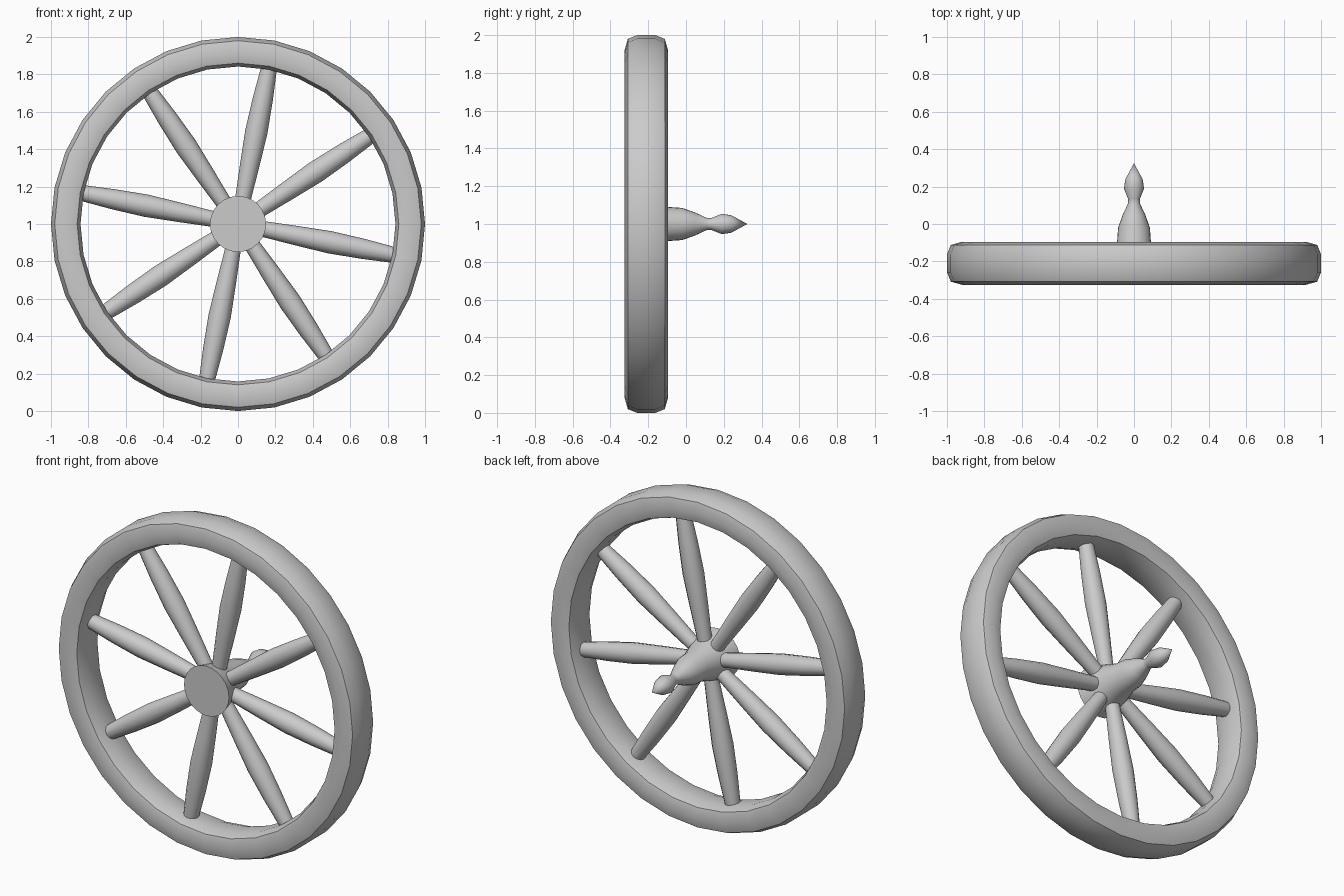
import bpy, bmesh
from math import cos, sin, pi, radians
from mathutils import Matrix

if "Cube" in bpy.data.objects:
    bpy.data.objects.remove(bpy.data.objects["Cube"])


def lathe(name, profile, segs, matrix, closed=False):
    """Revolve (radius, height) points around local z."""
    bm = bmesh.new()
    rings = [[bm.verts.new((r * cos(2 * pi * i / segs), r * sin(2 * pi * i / segs), h))
              for i in range(segs)] for r, h in profile]
    pairs = list(zip(rings, rings[1:]))
    if closed:
        pairs.append((rings[-1], rings[0]))
    for a, b in pairs:
        for i in range(segs):
            j = (i + 1) % segs
            bm.faces.new((a[i], a[j], b[j], b[i]))
    if not closed:
        bm.faces.new(rings[0][::-1])
        bm.faces.new(rings[-1])
    bmesh.ops.remove_doubles(bm, verts=bm.verts, dist=0.0005)
    bmesh.ops.recalc_face_normals(bm, faces=bm.faces)
    mesh = bpy.data.meshes.new(name)
    bm.to_mesh(mesh)
    bm.free()
    ob = bpy.data.objects.new(name, mesh)
    bpy.context.collection.objects.link(ob)
    ob.matrix_world = matrix
    bpy.ops.object.select_all(action='DESELECT')
    ob.select_set(True)
    bpy.context.view_layer.objects.active = ob
    bpy.ops.object.shade_smooth_by_angle(angle=radians(50))
    return ob


# local z points to the back (+y)
to_back = Matrix.Rotation(-pi / 2, 4, 'X')
wheel_y = -0.21

# Rim with a rounded cross-section
half = [(1.0, 0.048), (0.98, 0.098), (0.92, 0.115), (0.86, 0.098), (0.842, 0.048)]
section = half + [(r, -h) for r, h in reversed(half)]
lathe("rim", section, 32, Matrix.Translation((0, wheel_y, 1)) @ to_back, closed=True)

# Hub with a turned axle finial at the back
hub = [(0.15, -0.30), (0.125, -0.20), (0.09, -0.09), (0.085, -0.02), (0.06, 0.05),
       (0.032, 0.11), (0.032, 0.135), (0.054, 0.19), (0.046, 0.24), (0.0, 0.325)]
lathe("hub", hub, 24, Matrix.Translation((0, 0, 1)) @ to_back)

# Eight bulging spokes
spoke = [(0.04, 0.05), (0.043, 0.15), (0.052, 0.32), (0.06, 0.5), (0.054, 0.68), (0.042, 0.86)]
for k in range(8):
    turn = Matrix.Rotation(radians(11.25 + 45 * k), 4, 'Y')
    lathe(f"spoke_{k + 1}", spoke, 12, Matrix.Translation((0, wheel_y, 1)) @ turn)
